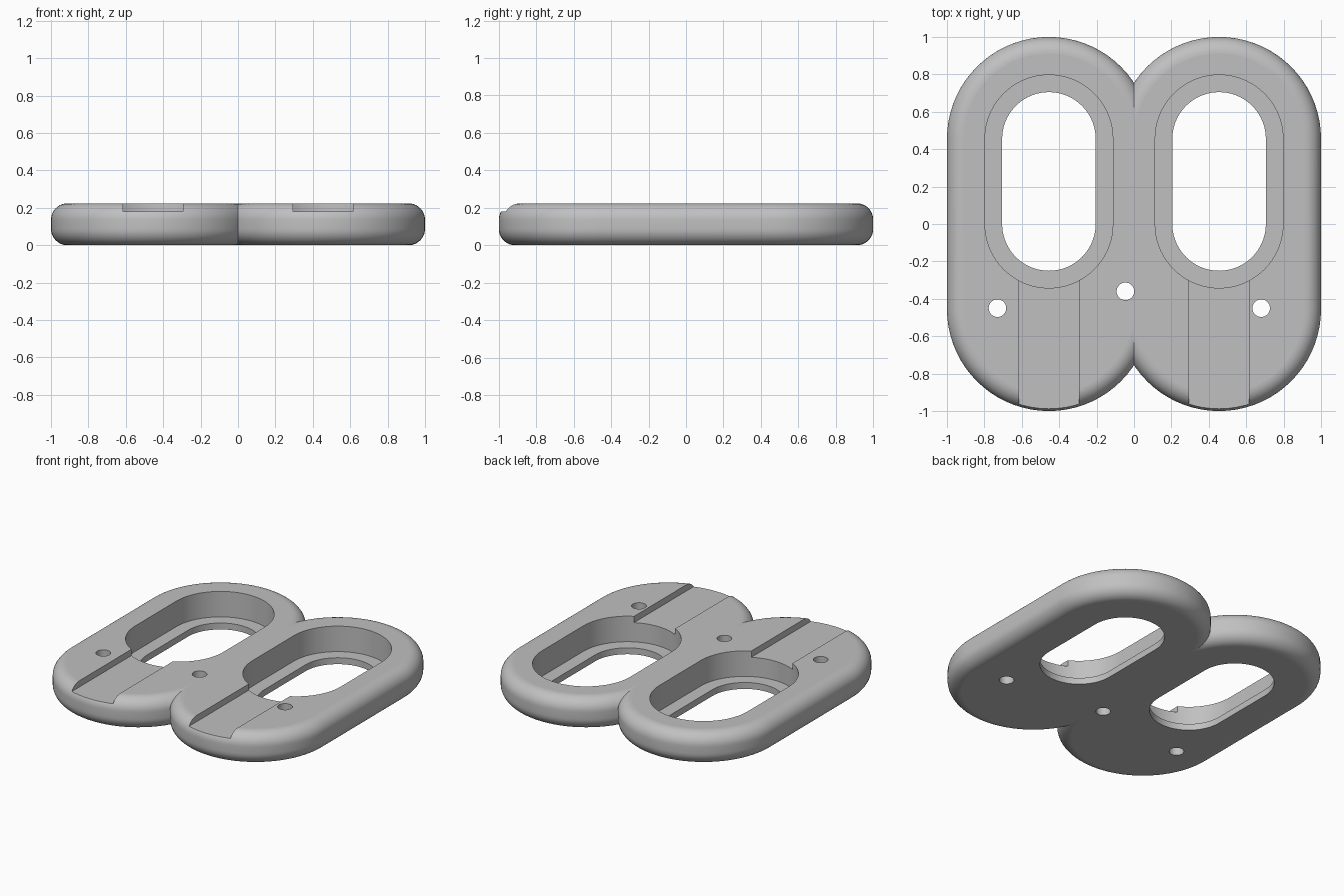
import bpy
import bmesh
from math import pi, sin, cos, radians
from mathutils import Matrix

if "Cube" in bpy.data.objects:
    bpy.data.objects.remove(bpy.data.objects["Cube"], do_unlink=True)

HEIGHT = 0.224
LOBE_X = 0.455      # centre line of each lobe
ARC_Y = 0.455       # centre of the end arcs
RADIUS = 0.545
FILLET = 0.088
ARC_STEPS = 36

grey = bpy.data.materials.new("plain_grey")
grey.use_nodes = True
colour = (0.53, 0.53, 0.53, 1)
grey.diffuse_color = colour
grey.node_tree.nodes["Principled BSDF"].inputs["Base Color"].default_value = colour


def slot_outline(x, y_low, y_high, r):
    """Stadium outline running along y, counter-clockwise."""
    points = []
    for y, start in ((y_high, 0), (y_low, pi)):
        for i in range(ARC_STEPS + 1):
            a = start + pi * i / ARC_STEPS
            points.append((x + r * cos(a), y + r * sin(a)))
    return points


def loft(bm, rings):
    """Closed solid through a stack of (outline, z) rings."""
    loops = [[bm.verts.new((x, y, z)) for x, y in outline] for outline, z in rings]
    for low, high in zip(loops, loops[1:]):
        n = len(low)
        for i in range(n):
            j = (i + 1) % n
            bm.faces.new((low[i], low[j], high[j], high[i]))
    bm.faces.new(loops[0][::-1])
    bm.faces.new(loops[-1])


def make_object(name, bm):
    mesh = bpy.data.meshes.new(name)
    bm.to_mesh(mesh)
    bm.free()
    mesh.materials.append(grey)
    obj = bpy.data.objects.new(name, mesh)
    bpy.context.collection.objects.link(obj)
    return obj


def activate(obj):
    bpy.ops.object.select_all(action='DESELECT')
    obj.select_set(True)
    bpy.context.view_layer.objects.active = obj


def cut(body, name, bm):
    cutter = make_object(name, bm)
    cutter.hide_render = True
    mod = body.modifiers.new(name, 'BOOLEAN')
    mod.operation = 'DIFFERENCE'
    mod.solver = 'EXACT'
    mod.object = cutter
    activate(body)
    bpy.ops.object.modifier_apply(modifier=mod.name)
    bpy.data.objects.remove(cutter, do_unlink=True)


# Rounded lobe, trimmed at the centre plane and mirrored into a twin plate
rings = []
steps = 10
for base, start in ((FILLET, -pi / 2), (HEIGHT - FILLET, 0)):
    for i in range(steps + 1):
        a = start + pi / 2 * i / steps
        r = RADIUS - FILLET + FILLET * cos(a)
        rings.append((slot_outline(LOBE_X, -ARC_Y, ARC_Y, r), base + FILLET * sin(a)))
bm = bmesh.new()
loft(bm, rings)
bmesh.ops.bisect_plane(bm, geom=bm.verts[:] + bm.edges[:] + bm.faces[:],
                       plane_co=(0, 0, 0), plane_no=(1, 0, 0), clear_inner=True)
plate = make_object("twin_plate", bm)
mirror = plate.modifiers.new("mirror", 'MIRROR')
mirror.merge_threshold = 0.0005
activate(plate)
bpy.ops.object.modifier_apply(modifier=mirror.name)

# Stepped wells with through openings, and the shallow grooves to the front
for side in (-1, 1):
    x = side * LOBE_X
    for name, r, z in (("well", 0.342, 0.045), ("opening", 0.25, -0.1)):
        bm = bmesh.new()
        outline = slot_outline(x, 0, ARC_Y, r)
        loft(bm, [(outline, z), (outline, 0.4)])
        cut(plate, name, bm)
    bm = bmesh.new()
    bmesh.ops.create_cube(bm, size=1, matrix=Matrix.Translation((x, -0.6, 0.28))
                          @ Matrix.Diagonal((0.32, 1.2, 0.2, 1)))
    cut(plate, "groove", bm)

# Screw holes
for x, y in ((-0.73, -0.45), (-0.046, -0.36), (0.68, -0.45)):
    bm = bmesh.new()
    bmesh.ops.create_cone(bm, cap_ends=True, segments=32, radius1=0.047, radius2=0.047,
                          depth=1, matrix=Matrix.Translation((x, y, 0.1)))
    cut(plate, "screw_hole", bm)

# Smooth walls and rims, flat horizontal faces
activate(plate)
bpy.ops.object.shade_smooth_by_angle(angle=radians(30))
for face in plate.data.polygons:
    if abs(face.normal.z) > 0.999:
        face.use_smooth = False
